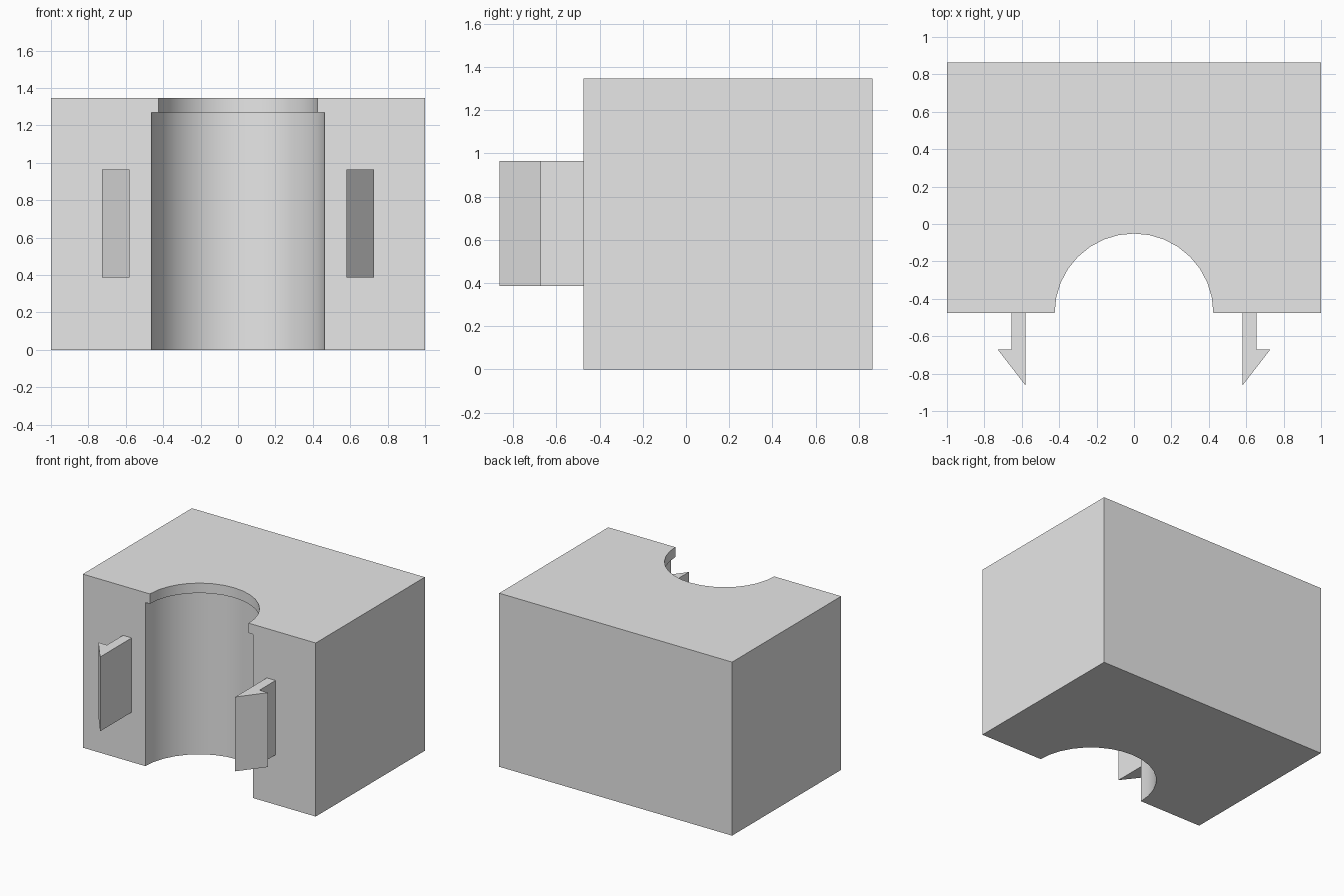
import bpy, bmesh, math

cube = bpy.data.objects.get("Cube")
if cube:
    bpy.data.objects.remove(cube, do_unlink=True)

grey = bpy.data.materials.new("light_grey")
grey.use_nodes = True
grey.diffuse_color = (0.8, 0.8, 0.8, 1)
grey.node_tree.nodes["Principled BSDF"].inputs["Base Color"].default_value = (0.8, 0.8, 0.8, 1)

FRONT, BACK, TOP, LIP = -0.475, 0.863, 1.347, 1.27
SEGS = 16


def finish(bm, name):
    bmesh.ops.recalc_face_normals(bm, faces=bm.faces)
    mesh = bpy.data.meshes.new(name)
    bm.to_mesh(mesh)
    bm.free()
    mesh.materials.append(grey)
    obj = bpy.data.objects.new(name, mesh)
    bpy.context.collection.objects.link(obj)
    return obj


# Block with a half-round channel and a narrower lip at the top
def arc(bm, radius, z):
    angles = [math.pi * i / SEGS for i in range(SEGS + 1)]
    return [bm.verts.new((radius * math.cos(a), FRONT + radius * math.sin(a), z)) for a in angles]


def corners(bm, z):
    return [bm.verts.new((x, y, z)) for x, y in ((-1, FRONT), (-1, BACK), (1, BACK), (1, FRONT))]


bm = bmesh.new()
low, high = corners(bm, 0), corners(bm, TOP)
rings = [arc(bm, 0.463, 0), arc(bm, 0.463, LIP), arc(bm, 0.424, LIP), arc(bm, 0.424, TOP)]
bm.faces.new(rings[0] + low)
bm.faces.new(rings[3] + high)
for i in range(3):
    bm.faces.new((low[i], low[i + 1], high[i + 1], high[i]))
for end, side in ((0, 3), (-1, 0)):
    bm.faces.new([low[side]] + [ring[end] for ring in rings] + [high[side]])
for lower, upper in zip(rings, rings[1:]):
    for i in range(SEGS):
        bm.faces.new((lower[i], lower[i + 1], upper[i + 1], upper[i]))
block = finish(bm, "channel_block")
bpy.ops.object.select_all(action="DESELECT")
block.select_set(True)
bpy.context.view_layer.objects.active = block
bpy.ops.object.shade_smooth_by_angle(angle=math.radians(30))


# Barbed snap hooks on the front, mirrored left and right
def hook(name, side):
    outline = ((0.58, FRONT + 0.005), (0.58, -0.863), (0.728, -0.672),
               (0.655, -0.672), (0.655, FRONT + 0.005))
    bm = bmesh.new()
    face = bm.faces.new([bm.verts.new((side * x, y, 0.387)) for x, y in outline])
    top = bmesh.ops.extrude_face_region(bm, geom=[face])["geom"]
    bmesh.ops.translate(bm, vec=(0, 0, 0.577), verts=[v for v in top if isinstance(v, bmesh.types.BMVert)])
    finish(bm, name)


hook("left_hook", 1)
hook("right_hook", -1)
